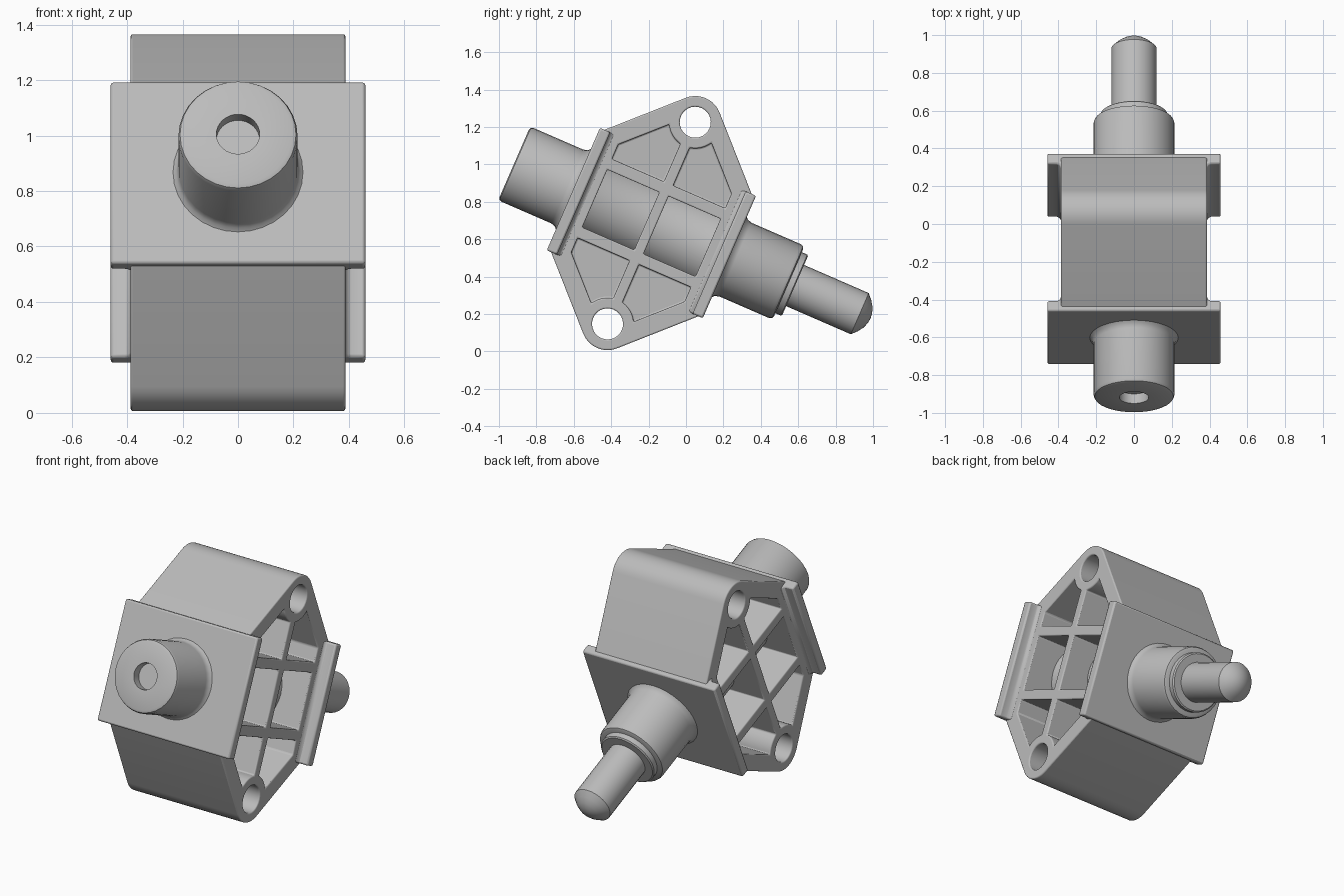
import bpy, bmesh
from math import sin, cos, pi, radians, sqrt, acos
from mathutils import Matrix, Vector

if "Cube" in bpy.data.objects:
    bpy.data.objects.remove(bpy.data.objects["Cube"], do_unlink=True)

# The whole housing is tilted in the side plane
PLACE = Matrix.Translation((0, -0.185, 0.686)) @ Matrix.Rotation(radians(-23.5), 4, 'X')
HALF_W = 0.387      # half width of the housing
HOLE_V = 0.588      # distance of the bolt holes from the axis
BOSS_R = 0.14
HOLE_R = 0.083

grey = bpy.data.materials.new("plain_grey")
grey.use_nodes = True
grey.diffuse_color = (0.5, 0.5, 0.5, 1)
grey.node_tree.nodes["Principled BSDF"].inputs["Base Color"].default_value = (0.5, 0.5, 0.5, 1)


def make(name, bm):
    bmesh.ops.recalc_face_normals(bm, faces=bm.faces)
    mesh = bpy.data.meshes.new(name)
    bm.to_mesh(mesh)
    bm.free()
    mesh.materials.append(grey)
    ob = bpy.data.objects.new(name, mesh)
    bpy.context.collection.objects.link(ob)
    ob.matrix_world = PLACE
    return ob


def prism(bm, points, start, vec):
    """Extrude a polygon of 3D points offset by start along vec."""
    face = bm.faces.new([bm.verts.new(Vector(p) + Vector(start)) for p in points])
    out = bmesh.ops.extrude_face_region(bm, geom=[face])
    bmesh.ops.translate(bm, vec=vec, verts=[g for g in out["geom"] if isinstance(g, bmesh.types.BMVert)])


def arc(center, r, a0, a1, n):
    return [(center[0] + r * cos(a0 + (a1 - a0) * i / n),
             center[1] + r * sin(a0 + (a1 - a0) * i / n)) for i in range(n + 1)]


def side(points):
    return [(0, u, v) for u, v in points]


def bevel(ob, width, segments):
    m = ob.modifiers.new("rounded_edges", 'BEVEL')
    m.width, m.segments = width, segments
    m.limit_method, m.angle_limit = 'ANGLE', radians(35)


def smooth(ob):
    bpy.ops.object.select_all(action='DESELECT')
    ob.select_set(True)
    bpy.context.view_layer.objects.active = ob
    bpy.ops.object.shade_smooth_by_angle(angle=radians(35))


# Housing block: hexagon with rounded ends around the bolt holes
slope = HOLE_V + BOSS_R * sqrt(2)
edge = 0.435
upper = [(edge, slope - edge)] + arc((0, HOLE_V), BOSS_R, pi / 4, 3 * pi / 4, 10) + [(-edge, slope - edge)]
outline = upper + [(-u, -v) for u, v in upper]
bm = bmesh.new()
prism(bm, side(outline), (-HALF_W, 0, 0), (2 * HALF_W, 0, 0))
body = make("housing", bm)

# Pockets on both sides, leaving ribs, rim and a middle web
rib, wall, rib_in, rib_out, web = 0.027, 0.33, 0.168, 0.23, 0.03
inner = 0.04        # distance from bolt hole centre to the pocket's sloped edge
a0 = -acos(rib / BOSS_R)
a1 = pi / 4 - acos(inner / BOSS_R)
corner = [(wall, rib_out), (rib, rib_out)] + arc((0, HOLE_V), BOSS_R, a0, a1, 6)
corner.append((wall, HOLE_V + inner * sqrt(2) - wall))
middle = [(rib, -rib_in), (wall, -rib_in), (wall, rib_in), (rib, rib_in)]
bm = bmesh.new()
for sx in (-1, 1):
    for su in (-1, 1):
        shapes = [[(su * u, v) for u, v in middle]]
        shapes += [[(su * u, sv * v) for u, v in corner] for sv in (-1, 1)]
        for shape in shapes:
            prism(bm, side(shape), (sx * web, 0, 0), (sx * 0.5, 0, 0))
# Bolt holes right through
for sv in (-1, 1):
    circle = arc((0, sv * HOLE_V), HOLE_R, 0, 2 * pi, 28)[:-1]
    prism(bm, side(circle), (-0.6, 0, 0), (1.2, 0, 0))
cutter = make("pocket_cutter", bm)
cutter.hide_render = True

cut = body.modifiers.new("pockets", 'BOOLEAN')
cut.operation, cut.solver, cut.object = 'DIFFERENCE', 'EXACT', cutter
bpy.context.view_layer.update()
dg = bpy.context.evaluated_depsgraph_get()
body.data = bpy.data.meshes.new_from_object(body.evaluated_get(dg))
body.modifiers.clear()
bpy.data.objects.remove(cutter, do_unlink=True)
bevel(body, 0.013, 3)
smooth(body)

# Wide plates on front and back, flaring into the housing
half = [(0.459, 0.455), (0.459, 0.395), (0.41, 0.395), (0.393, 0.388), (0.384, 0.365)]
for name, s in (("front_plate", -1), ("back_plate", 1)):
    ring = [(x, s * u, 0) for x, u in half] + [(-x, s * u, 0) for x, u in reversed(half)]
    bm = bmesh.new()
    prism(bm, ring, (0, 0, -0.357), (0, 0, 0.714))
    plate = make(name, bm)
    bevel(plate, 0.01, 2)
    smooth(plate)


def lathe(name, profile, sides):
    """Turn (distance along axis, radius) points about the shaft axis."""
    bm = bmesh.new()
    verts = [bm.verts.new((r, u, 0)) for u, r in profile]
    edges = [bm.edges.new(pair) for pair in zip(verts, verts[1:])]
    bmesh.ops.spin(bm, geom=verts + edges, axis=(0, 1, 0), cent=(0, 0, 0),
                   angle=2 * pi, steps=sides, use_duplicate=False)
    bmesh.ops.remove_doubles(bm, verts=bm.verts, dist=0.0005)
    smooth(make(name, bm))


# Barrel through the housing with a shallow socket in its front end
R = 0.215
lathe("barrel", [(-0.745, 0), (-0.745, 0.078), (-0.8, 0.078), (-0.8, R - 0.02),
                 (-0.794, R - 0.006), (-0.78, R), (-0.49, R), (-0.465, R + 0.008),
                 (-0.45, R + 0.025), (-0.4, R), (0.4, R), (0.45, R + 0.025),
                 (0.465, R + 0.008), (0.49, R), (0.78, R), (0.794, R - 0.006),
                 (0.8, R - 0.02), (0.8, 0)], 32)
# Collar and round-ended pin at the back
lathe("collar", [(0.78, 0), (0.78, 0.178), (0.832, 0.178), (0.838, 0.17), (0.838, 0)], 32)
lathe("pin", [(0.8, 0), (0.8, 0.12), (1.215, 0.12), (1.243, 0.09),
              (1.263, 0.06), (1.274, 0.03), (1.278, 0)], 28)
